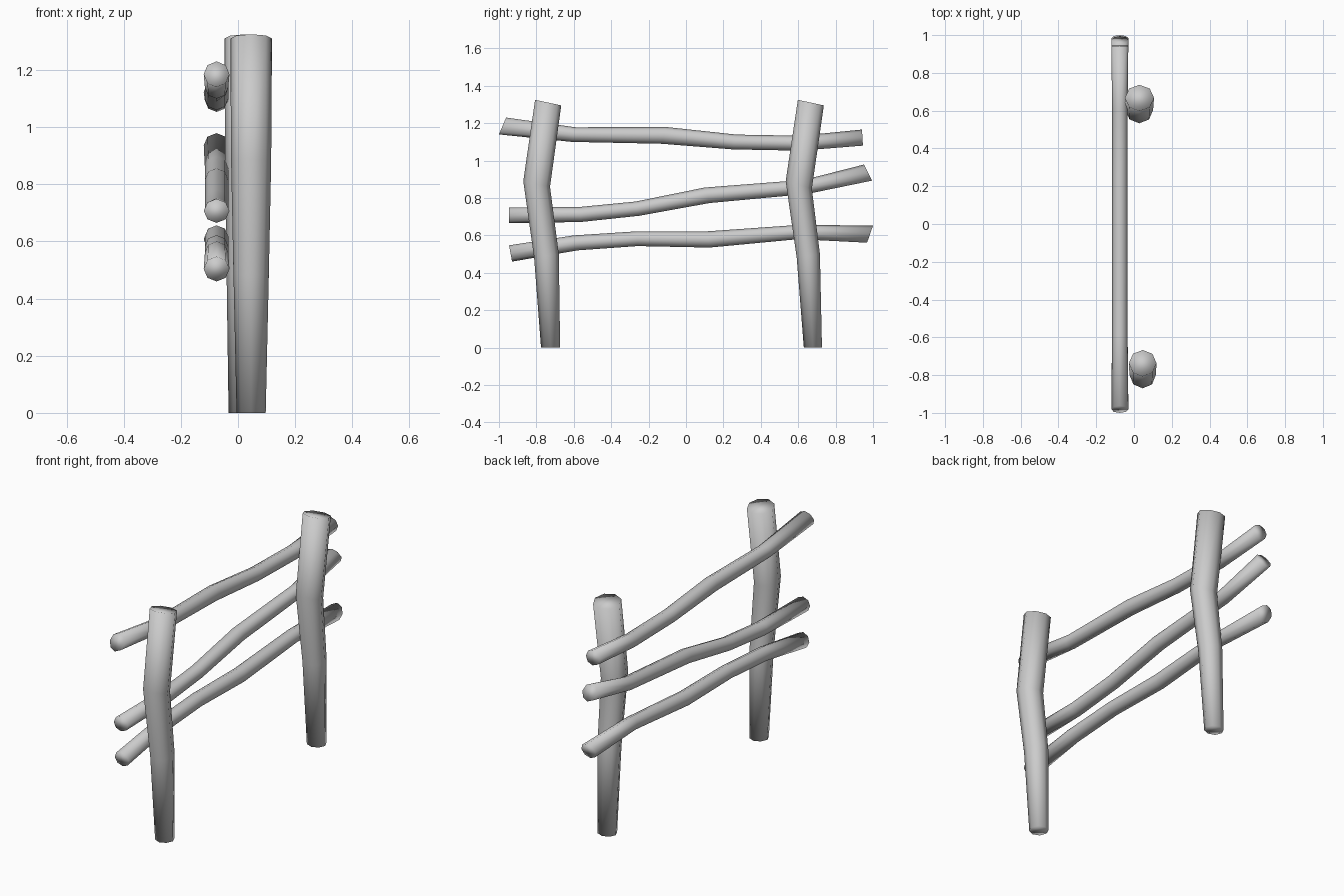
import bpy, bmesh
from math import sin, cos, tau
from mathutils import Vector

if "Cube" in bpy.data.objects:
    bpy.data.objects.remove(bpy.data.objects["Cube"])

SIDES = 8


def log(name, rings):
    """Eight-sided smooth log; each ring = (y1, z1, y2, z2, centre x, x radius),
    where the two (y, z) points are opposite ends of the ring's diameter."""
    bm = bmesh.new()
    loops = []
    for y1, z1, y2, z2, cx, rx in rings:
        a, b = Vector((cx, y1, z1)), Vector((cx, y2, z2))
        mid, half = (a + b) / 2, (a - b) / 2
        loops.append([bm.verts.new(mid + half * cos(tau * i / SIDES)
                                   + Vector((rx * sin(tau * i / SIDES), 0, 0)))
                      for i in range(SIDES)])
    for lo, hi in zip(loops, loops[1:]):
        for i in range(SIDES):
            j = (i + 1) % SIDES
            bm.faces.new((lo[i], lo[j], hi[j], hi[i]))
    bm.faces.new(loops[0])
    bm.faces.new(loops[-1])
    bmesh.ops.recalc_face_normals(bm, faces=bm.faces)
    for f in bm.faces:
        f.smooth = True
    mesh = bpy.data.meshes.new(name)
    bm.to_mesh(mesh)
    bm.free()
    obj = bpy.data.objects.new(name, mesh)
    bpy.context.collection.objects.link(obj)
    return obj


# Crooked upright posts
log("front_post", [
    (-.775, 0, -.673, 0, .046, .051),
    (-.812, .48, -.68, .50, .046, .062),
    (-.87, .89, -.727, .86, .046, .070),
    (-.807, 1.325, -.667, 1.295, .046, .073)])
log("back_post", [
    (.63, 0, .727, 0, .020, .053),
    (.592, .48, .716, .50, .024, .064),
    (.533, .89, .673, .85, .028, .073),
    (.598, 1.325, .737, 1.295, .029, .077)])

# Wavy rails: (y, z) of upper and lower outline at each bend
RAILS = {
    "top_rail": [(-.962, 1.23, -1.0, 1.14), (-.59, 1.178, -.61, 1.10),
                 (-.11, 1.18, -.13, 1.09), (.27, 1.139, .25, 1.06),
                 (.61, 1.133, .61, 1.053), (.941, 1.166, .946, 1.08)],
    "middle_rail": [(-.946, .749, -.946, .665), (-.57, .752, -.56, .672),
                    (-.27, .781, -.25, .705), (.10, .856, .125, .773),
                    (.63, .897, .65, .822), (.952, .979, .995, .893)],
    "bottom_rail": [(-.946, .547, -.93, .46), (-.60, .60, -.58, .52),
                    (-.26, .622, -.26, .543), (.115, .622, .125, .535),
                    (.60, .656, .60, .580), (1.0, .653, .968, .561)],
}
for name, outline in RAILS.items():
    last = len(outline) - 1
    log(name, [(*o, -.075, .045 if i in (0, last) else .041)
               for i, o in enumerate(outline)])
